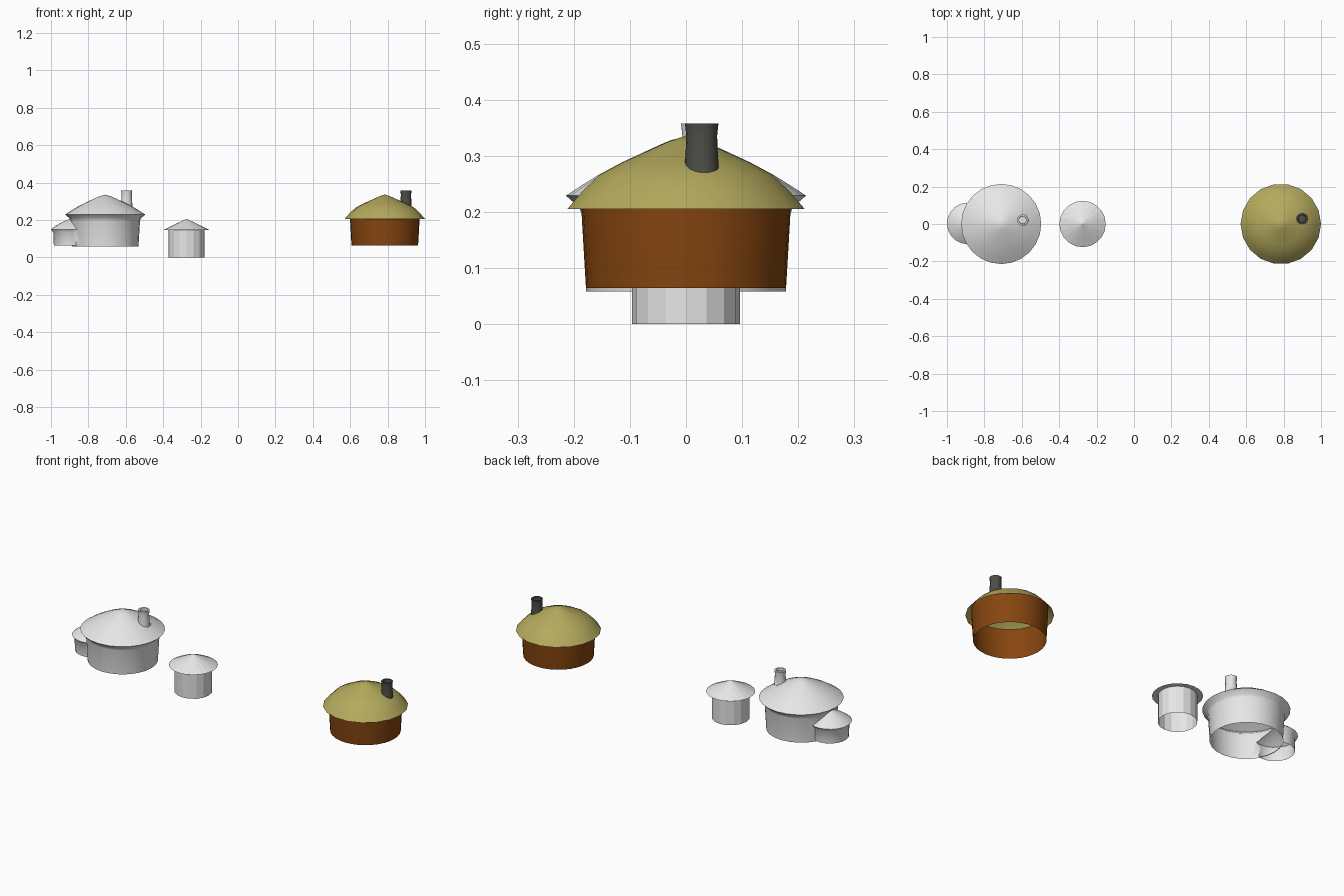
import bpy, bmesh, math

if "Cube" in bpy.data.objects:
    bpy.data.objects.remove(bpy.data.objects["Cube"])


def material(name, rgb):
    m = bpy.data.materials.new(name)
    m.diffuse_color = (*rgb, 1)
    m.use_nodes = True
    m.node_tree.nodes["Principled BSDF"].inputs["Base Color"].default_value = m.diffuse_color
    return m


GREY = material("pale grey", (0.8, 0.8, 0.8))
STRAW = material("straw", (0.46, 0.40, 0.11))
BROWN = material("brown wood", (0.24, 0.06, 0.005))
DARK = material("dark stone", (0.075, 0.075, 0.065))


def lathe(name, x, y, profile, sides, mat, smooth=60, closed=False, phase=0.0):
    """Spin (radius, z) points round a vertical axis."""
    bm = bmesh.new()
    rings = []
    for r, z in profile:
        if r == 0:
            rings.append([bm.verts.new((x, y, z))])
        else:
            rings.append([bm.verts.new((x + r * math.cos(phase + 2 * math.pi * i / sides),
                                        y + r * math.sin(phase + 2 * math.pi * i / sides), z))
                          for i in range(sides)])
    for a, b in zip(rings, rings[1:]):
        for i in range(sides):
            j = (i + 1) % sides
            if len(b) == 1:
                bm.faces.new((a[i], a[j], b[0]))
            else:
                bm.faces.new((a[i], a[j], b[j], b[i]))
    if closed:
        bm.faces.new(rings[0][::-1])
        if len(rings[-1]) > 1:
            bm.faces.new(rings[-1])
    mesh = bpy.data.meshes.new(name)
    bm.to_mesh(mesh)
    bm.free()
    mesh.materials.append(mat)
    ob = bpy.data.objects.new(name, mesh)
    bpy.context.collection.objects.link(ob)
    shade(ob, smooth)
    return ob


def shade(ob, angle):
    if angle:
        bpy.ops.object.select_all(action='DESELECT')
        ob.select_set(True)
        bpy.context.view_layer.objects.active = ob
        bpy.ops.object.shade_smooth_by_angle(angle=math.radians(angle))


# coloured hut on the right: open wall, thin straw roof, chimney
lathe("hut_wall", 0.785, 0, [(0.178, 0.064), (0.186, 0.205), (0.187, 0.232)], 32, BROWN)
lathe("hut_roof", 0.785, 0, [(0.215, 0.205), (0.190, 0.234), (0.158, 0.265), (0.115, 0.288),
                             (0.07, 0.308), (0.03, 0.326), (0, 0.336)], 18, STRAW)
chimney = [(0.031, 0.27), (0.0285, 0.31), (0.0275, 0.335), (0.029, 0.35), (0.030, 0.358)]
lathe("hut_chimney", 0.898, 0.028, chimney + [(0.021, 0.358), (0.020, 0.335), (0, 0.335)], 16, DARK)

# small grey hut in the middle, faceted
lathe("small_wall", -0.275, 0, [(0.096, 0), (0.096, 0.158)], 16, GREY, 0)
lathe("small_roof", -0.275, 0, [(0.096, 0.146), (0.124, 0.146), (0.06, 0.178), (0, 0.206)], 20, GREY, 0)

# large grey hut on the left: main room, annex and chimney fused to one skin
main = lathe("large_hut", -0.71, 0,
             [(0.178, 0.058), (0.186, 0.195), (0.190, 0.208), (0.214, 0.229), (0.188, 0.246),
              (0.156, 0.266), (0.115, 0.288), (0.07, 0.309), (0.03, 0.327), (0, 0.335)],
             24, GREY, closed=True)
annex = lathe("annex", -0.889, 0.003,
              [(0.096, 0.064), (0.098, 0.132), (0.111, 0.150), (0.088, 0.168), (0.045, 0.192),
               (0, 0.21)], 20, GREY, closed=True, phase=0.05)
flue = lathe("flue", -0.595, 0.021, chimney + [(0.021, 0.358), (0.020, 0.345), (0, 0.345)],
             16, GREY, closed=True, phase=0.07)
for part in (annex, flue):
    mod = main.modifiers.new("fuse", 'BOOLEAN')
    mod.operation = 'UNION'
    mod.solver = 'EXACT'
    mod.object = part
    bpy.context.view_layer.objects.active = main
    bpy.ops.object.modifier_apply(modifier=mod.name)
    bpy.data.objects.remove(part)

# open the floor of the large hut
bm = bmesh.new()
bm.from_mesh(main.data)
floor = [f for f in bm.faces if abs(f.normal.z) > 0.9 and f.calc_center_median().z < 0.07]
bmesh.ops.delete(bm, geom=floor, context='FACES')
bm.to_mesh(main.data)
bm.free()
shade(main, 70)
